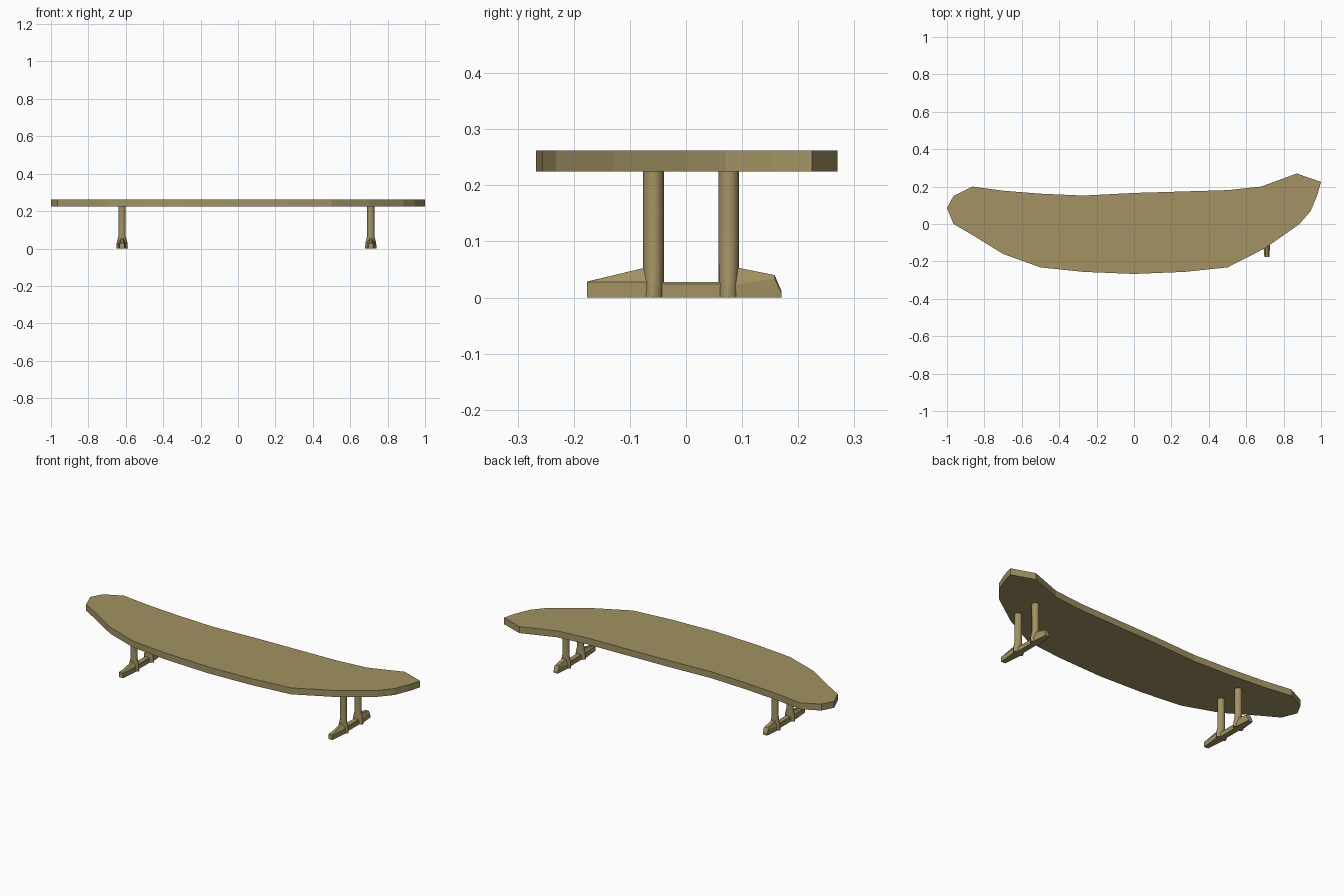
import bpy, bmesh, math

if "Cube" in bpy.data.objects:
    bpy.data.objects.remove(bpy.data.objects["Cube"])

mat = bpy.data.materials.new("khaki_wood")
mat.diffuse_color = (0.36, 0.29, 0.125, 1)
mat.use_nodes = True
mat.node_tree.nodes["Principled BSDF"].inputs["Base Color"].default_value = mat.diffuse_color


def make_object(name, bm, smooth=False):
    bmesh.ops.recalc_face_normals(bm, faces=bm.faces)
    me = bpy.data.meshes.new(name)
    bm.to_mesh(me)
    bm.free()
    me.materials.append(mat)
    ob = bpy.data.objects.new(name, me)
    bpy.context.collection.objects.link(ob)
    if smooth:
        bpy.context.view_layer.objects.active = ob
        ob.select_set(True)
        bpy.ops.object.shade_smooth_by_angle(angle=math.radians(35))
        ob.select_set(False)
    return ob


def loft(name, rings, smooth=False):
    """Skin a list of equal-length rings and cap both ends."""
    bm = bmesh.new()
    vs = [[bm.verts.new(p) for p in ring] for ring in rings]
    n = len(rings[0])
    for a, b in zip(vs, vs[1:]):
        for i in range(n):
            j = (i + 1) % n
            bm.faces.new((a[i], a[j], b[j], b[i]))
    bm.faces.new(vs[0])
    bm.faces.new(vs[-1])
    return make_object(name, bm, smooth)


# Seat slab with the curved, uneven outline
outline = [(-1, 0.085), (-0.965, 0.15), (-0.865, 0.2), (-0.7, 0.178), (-0.5, 0.162),
           (-0.27, 0.152), (0, 0.166), (0.5, 0.181), (0.68, 0.2), (0.87, 0.27),
           (1, 0.225), (0.98, 0.155), (0.945, 0.07), (0.885, 0), (0.7, -0.13),
           (0.5, -0.232), (0.27, -0.256), (0, -0.267), (-0.27, -0.256),
           (-0.5, -0.232), (-0.7, -0.16), (-0.87, -0.055), (-0.965, 0)]
loft("seat", [[(x, y, z) for x, y in outline] for z in (0.225, 0.262)])


def post(name, cx, cy):
    """Round post that flares sideways at its base."""
    rings = []
    for z, rx in ((0, 0.031), (0.033, 0.028), (0.068, 0.019), (0.227, 0.019)):
        rings.append([(cx + rx * math.cos(math.tau * i / 16),
                       cy + 0.0185 * math.sin(math.tau * i / 16), z) for i in range(16)])
    loft(name, rings, True)


def section(cx, y, w, shoulder, top_w, top):
    """Foot cross-section: straight sides with a sloped, ridged top."""
    half = [(w, 0), (w, shoulder), (top_w, top)]
    pts = half + [(-x, z) for x, z in reversed(half)]
    return [(cx + x, y, z) for x, z in pts]


# Two identical leg frames
for side, cx in (("left", -0.62), ("right", 0.71)):
    post(side + "_front_post", cx, -0.058)
    post(side + "_back_post", cx, 0.076)
    loft(side + "_front_foot", [section(cx, -0.176, 0.013, 0.0275, 0.008, 0.0285),
                                section(cx, -0.065, 0.022, 0.028, 0.006, 0.055)])
    loft(side + "_back_foot", [section(cx, 0.083, 0.022, 0.022, 0.010, 0.055),
                               section(cx, 0.158, 0.015, 0.034, 0.010, 0.040),
                               section(cx, 0.170, 0.013, 0.008, 0.010, 0.012)])
    loft(side + "_foot_bar", [section(cx, -0.058, 0.016, 0.024, 0.013, 0.028),
                              section(cx, 0.076, 0.016, 0.024, 0.013, 0.028)])
